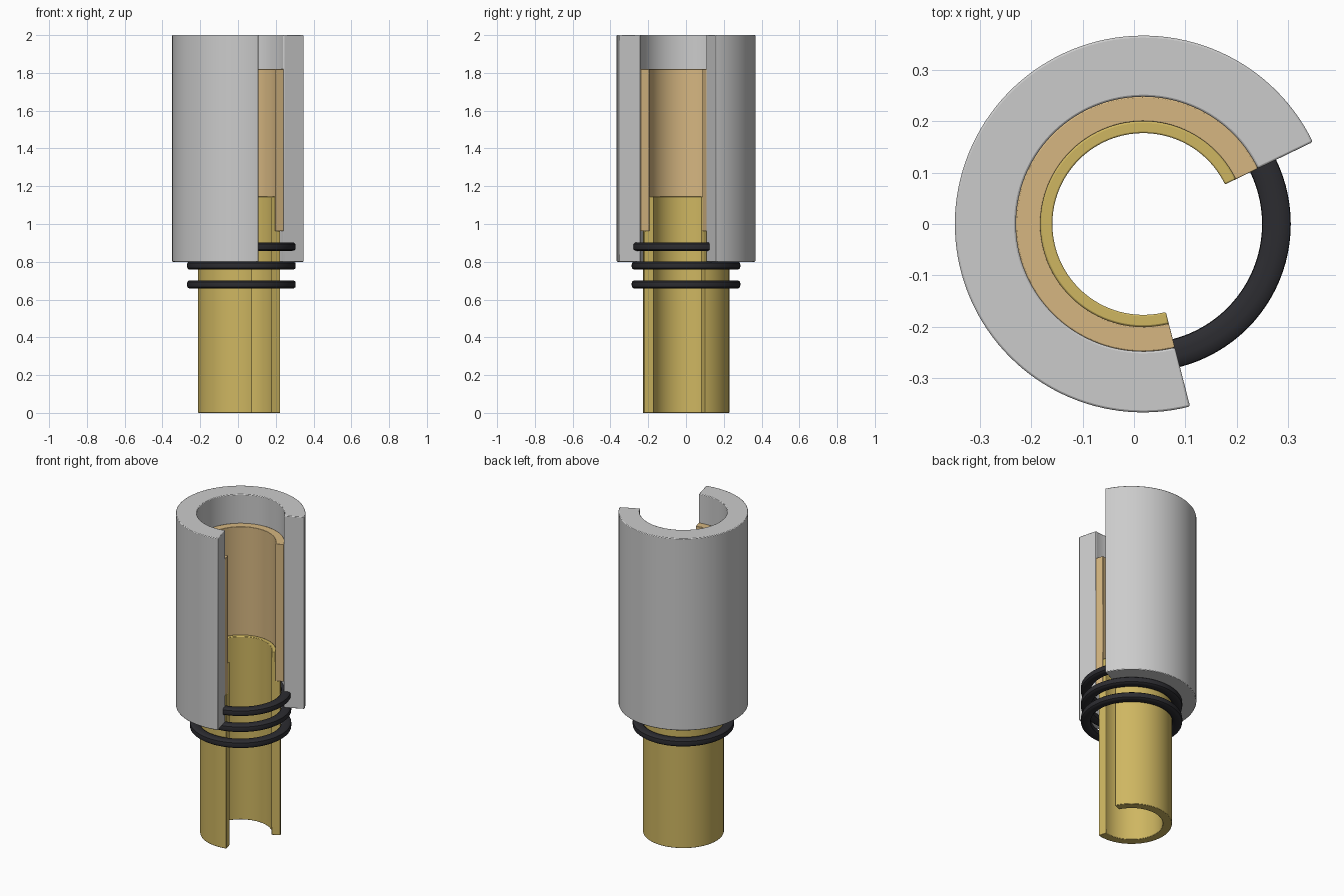
import bpy, bmesh
from math import radians, sin, cos, tau

if "Cube" in bpy.data.objects:
    bpy.data.objects.remove(bpy.data.objects["Cube"])

CX = 0.018                                # axis of all turned parts
CUT_START, CUT_END = 25.8, 284.4          # solid part of the cutaway, degrees


def material(name, rgb):
    m = bpy.data.materials.new(name)
    m.diffuse_color = (*rgb, 1)
    m.use_nodes = True
    m.node_tree.nodes["Principled BSDF"].inputs["Base Color"].default_value = m.diffuse_color
    return m


def revolve(name, profile, mat=None, start=0, end=360, steps=96, bevel=0.004):
    """Turn a closed (radius, z) profile about the axis, capping partial turns."""
    bm = bmesh.new()
    full = end - start >= 360
    rings = []
    for i in range(steps if full else steps + 1):
        a = radians(start + (end - start) * i / steps)
        rings.append([bm.verts.new((r * cos(a), r * sin(a), z)) for r, z in profile])
    n = len(profile)
    for i in range(steps):
        a, b = rings[i], rings[(i + 1) % len(rings)]
        for j in range(n):
            k = (j + 1) % n
            bm.faces.new((a[j], b[j], b[k], a[k]))
    if not full:
        bm.faces.new(rings[0])
        bm.faces.new(rings[-1][::-1])
    bmesh.ops.recalc_face_normals(bm, faces=bm.faces)
    mesh = bpy.data.meshes.new(name)
    bm.to_mesh(mesh)
    bm.free()
    ob = bpy.data.objects.new(name, mesh)
    ob.location.x = CX
    bpy.context.collection.objects.link(ob)
    if mat:
        mesh.materials.append(mat)
    if bevel:
        mod = ob.modifiers.new("edge_bevel", 'BEVEL')
        mod.width, mod.segments = bevel, 2
        mod.limit_method, mod.angle_limit = 'ANGLE', radians(40)
    bpy.ops.object.select_all(action='DESELECT')
    ob.select_set(True)
    bpy.context.view_layer.objects.active = ob
    bpy.ops.object.shade_smooth_by_angle(angle=radians(35))
    return ob


brass = material("brass", (0.62, 0.47, 0.12))
bronze = material("bronze", (0.67, 0.47, 0.22))
rubber = material("rubber", (0.025, 0.025, 0.03))

# Outer housing
revolve("outer_housing", [(0.248, 0.8), (0.367, 0.8), (0.367, 2), (0.248, 2)],
        None, CUT_START, CUT_END)

# Bushing lining the housing
revolve("bushing", [(0.2, 0.963), (0.248, 0.963), (0.248, 1.82), (0.2, 1.82)],
        bronze, CUT_START, CUT_END, bevel=0.002)

# Stepped inner tube
revolve("inner_tube", [(0.177, 0), (0.229, 0), (0.229, 0.963),
                       (0.2, 0.963), (0.2, 1.145), (0.177, 1.145)],
        brass, CUT_START, CUT_END, bevel=0.003)

# Seal rings with softly rounded section
section = []
for i in range(16):
    a = tau * (i + 0.5) / 16
    c, s = cos(a), sin(a)
    k = (c ** 4 + s ** 4) ** -0.25
    section.append((0.2595 + 0.028 * c * k, 0.022 * s * k))
for i, z in enumerate((0.68, 0.78, 0.88)):
    ring = revolve(f"seal_ring_{i + 1}", section, rubber, bevel=0)
    ring.location.z = z
